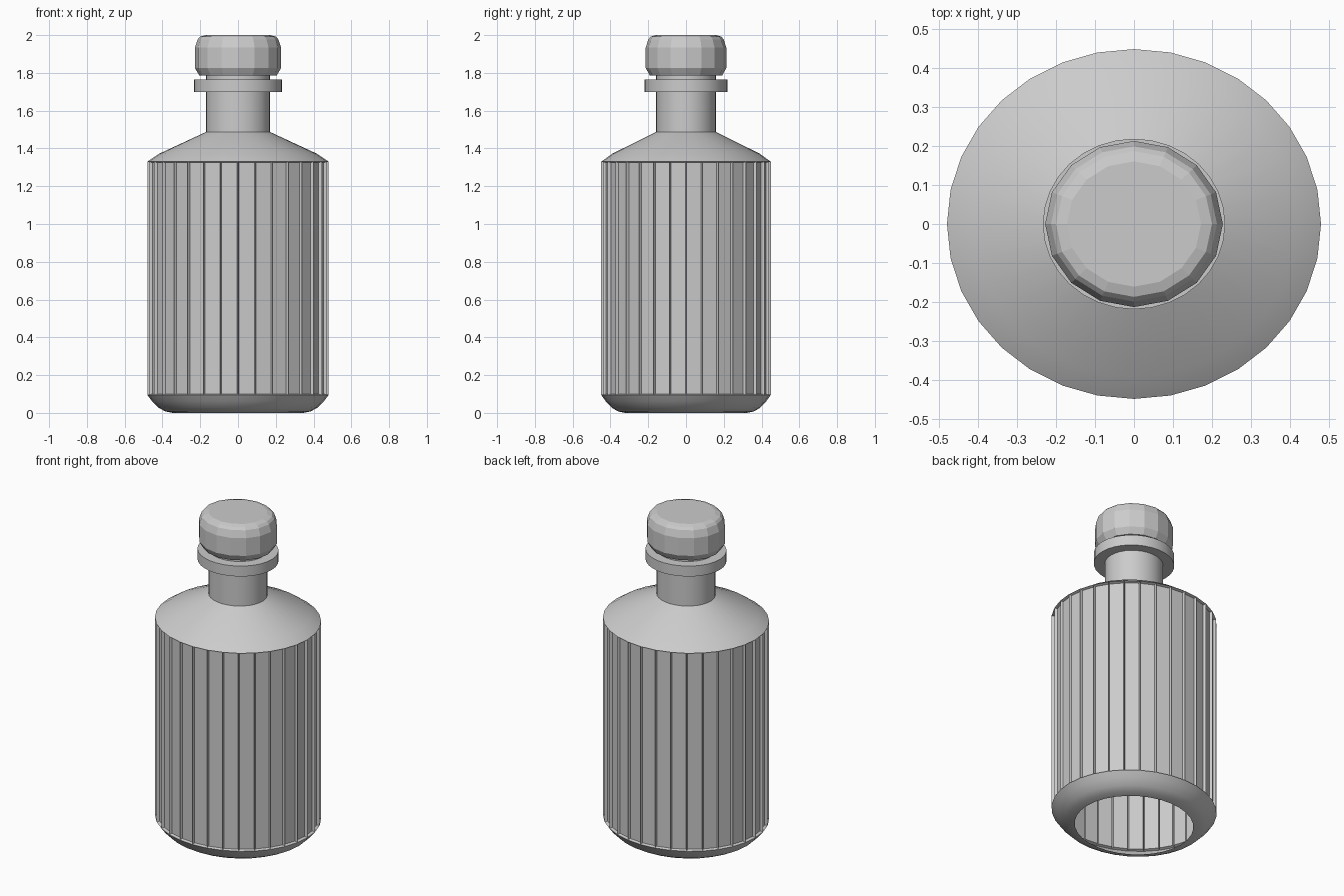
import bpy, bmesh, math

if "Cube" in bpy.data.objects:
    bpy.data.objects.remove(bpy.data.objects["Cube"])

SQUASH = 0.935  # the whole bottle is slightly oval


def lathe(name, profile, sides, cap_bottom=False, cap_top=False, flutes=None, angle=30):
    """Revolve (radius, z) points; optionally recess the wall panels between two heights."""
    bm = bmesh.new()
    rings = []
    for r, z in profile:
        rings.append([bm.verts.new((r * math.cos(2 * math.pi * i / sides),
                                    r * SQUASH * math.sin(2 * math.pi * i / sides), z))
                      for i in range(sides)])
    panels = []
    for k in range(len(rings) - 1):
        a, b = rings[k], rings[k + 1]
        for i in range(sides):
            j = (i + 1) % sides
            f = bm.faces.new((a[i], a[j], b[j], b[i]))
            if k == flutes:
                panels.append(f)
    if cap_bottom:
        bm.faces.new(rings[0][::-1])
    if cap_top:
        bm.faces.new(rings[-1])
    bm.normal_update()
    if panels:
        bmesh.ops.inset_individual(bm, faces=panels, thickness=0.008, depth=-0.016)
    mesh = bpy.data.meshes.new(name)
    bm.to_mesh(mesh)
    bm.free()
    ob = bpy.data.objects.new(name, mesh)
    bpy.context.collection.objects.link(ob)
    if angle:
        bpy.ops.object.select_all(action='DESELECT')
        ob.select_set(True)
        bpy.context.view_layer.objects.active = ob
        bpy.ops.object.shade_smooth_by_angle(angle=math.radians(angle))
    return ob


# Fluted bottle shell, open underneath, with shoulder, neck and lip
lathe("bottle", [
    (0.345, 0.0), (0.385, 0.008), (0.42, 0.027), (0.455, 0.062), (0.48, 0.095),
    (0.48, 1.33), (0.418, 1.372), (0.20, 1.473), (0.17, 1.487),
    (0.17, 1.70), (0.234, 1.70), (0.234, 1.765), (0.17, 1.765), (0.17, 1.80),
], 32, flutes=4, angle=40)

# Faceted stopper cap
lathe("stopper", [
    (0.17, 1.785), (0.205, 1.787), (0.228, 1.825), (0.228, 1.935),
    (0.213, 1.978), (0.20, 1.992), (0.172, 2.0),
], 16, cap_bottom=True, cap_top=True, angle=None)
